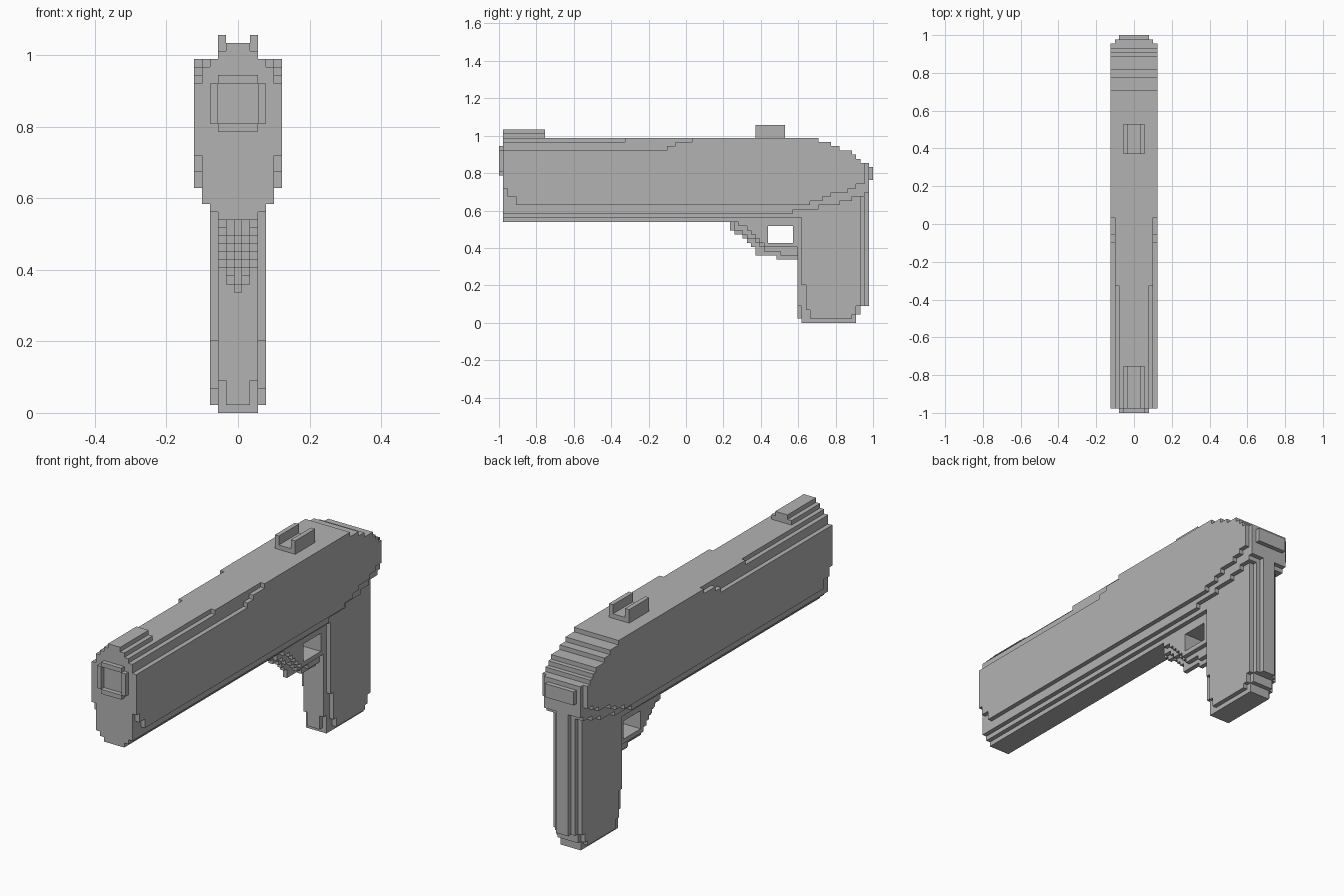
import bpy
import bmesh

default_cube = bpy.data.objects.get("Cube")
if default_cube:
    bpy.data.objects.remove(default_cube, do_unlink=True)

UNIT = 2 / 89      # size of one block
MIDDLE = 89 / 2    # block column that lies on y = 0

grey = bpy.data.materials.new("plain_grey")
grey.use_nodes = True
colour = (0.45, 0.45, 0.45, 1)
grey.diffuse_color = colour
grey.node_tree.nodes["Principled BSDF"].inputs["Base Color"].default_value = colour


def stair(steps, end):
    """Corner points of a stair; each step is (column where it starts, height)."""
    points = []
    stops = [column for column, height in steps[1:]] + [end]
    for (column, height), stop in zip(steps, stops):
        points += [(column, height), (stop, height)]
    return points


def slab(name, low, high, top, bottom, end):
    """Side profile between two stairs, extruded across from x = low to x = high."""
    outline = stair(bottom, end) + stair(top, end)[::-1]
    bm = bmesh.new()
    verts = [bm.verts.new((low * UNIT, (column - MIDDLE) * UNIT, height * UNIT))
             for column, height in outline]
    face = bm.faces.new(verts)
    moved = bmesh.ops.extrude_face_region(bm, geom=[face])["geom"]
    bmesh.ops.translate(bm, vec=((high - low) * UNIT, 0, 0),
                        verts=[v for v in moved if isinstance(v, bmesh.types.BMVert)])
    bmesh.ops.recalc_face_normals(bm, faces=bm.faces[:])
    mesh = bpy.data.meshes.new(name)
    bm.to_mesh(mesh)
    bm.free()
    mesh.materials.append(grey)
    part = bpy.data.objects.new(name, mesh)
    bpy.context.collection.objects.link(part)
    return part


def layer(name, half, top, bottom, end):
    """Slab centred on x = 0."""
    return slab(name, -half, half, top, bottom, end)


def block(name, low, high, start, end, base, top):
    """Plain box."""
    return slab(name, low, high, [(start, top)], [(start, base)], end)


# Slide: layers that widen towards the middle height, with a rounded rear
rear_curve = [(76, 43), (79, 42), (81, 41), (84, 40), (85, 39), (86, 38)]
layer("slide_outer", 5.5,
      [(1, 41), (40, 42), (42, 43), (46, 44)] + rear_curve,
      [(1, 32), (2, 30), (4, 28), (74, 29), (77, 30), (79, 31), (83, 32), (85, 33)], 87)
layer("slide_middle", 4.5,
      [(1, 43), (30, 44)] + rear_curve,
      [(1, 26), (70, 27), (76, 28), (81, 29), (84, 30), (87, 31)], 88)
layer("slide_inner", 3.5, [(1, 44)] + rear_curve, [(1, 25)], 86)
block("lower_rail", -2.5, 2.5, 1, 72, 24, 26)
block("rear_knob", -3.5, 3.5, 87, 89, 34, 37)

# Muzzle: raised frame around a shallow square opening
for side, sign in (("left", 1), ("right", -1)):
    low, high = sorted((sign * 2.5, sign * 3.5))
    block("muzzle_" + side, low, high, 0, 1, 36, 41)
block("muzzle_top", -2.5, 2.5, 0, 1, 41, 42)
block("muzzle_bottom", -2.5, 2.5, 0, 1, 35, 36)

# Sights
block("front_sight_base", -2.5, 2.5, 1, 11, 44, 45)
block("front_sight_ridge", -1.5, 1.5, 1, 11, 45, 46)
block("rear_sight_base", -2.5, 2.5, 61, 68, 44, 45)
for side, sign in (("left", 1), ("right", -1)):
    low, high = sorted((sign * 1.5, sign * 2.5))
    block("rear_sight_post_" + side, low, high, 61, 68, 45, 47)

# Grip: three layers with chamfered corners
layer("grip_outer", 3.5, [(72, 30)],
      [(72, 9), (73, 3), (74, 1), (84, 2), (85, 4)], 86)
layer("grip_middle", 2.5, [(71, 34)],
      [(71, 4), (72, 0), (85, 2), (86, 4)], 87)
layer("grip_spine", 1.5, [(71, 34)],
      [(71, 1), (72, 0), (85, 2), (86, 4)], 88)

# Trigger guard: stepped layers around a square opening
guard_layers = {
    "outer": (2.5, [(57, 23), (59, 22), (60, 21), (61, 20), (62, 19), (63, 18)]),
    "middle": (1.5, [(56, 22), (58, 21), (59, 20), (61, 19), (62, 18), (63, 17), (67, 16)]),
    "core": (0.5, [(55, 22), (56, 21), (58, 20), (59, 19), (60, 18), (61, 16), (66, 15)]),
}
for name, (half, steps) in guard_layers.items():
    layer("guard_" + name, half, [(steps[0][0], 24), (64, 19), (70, 24)], steps, 71)
block("guard_roof", -2.5, 2.5, 64, 70, 23, 24)
